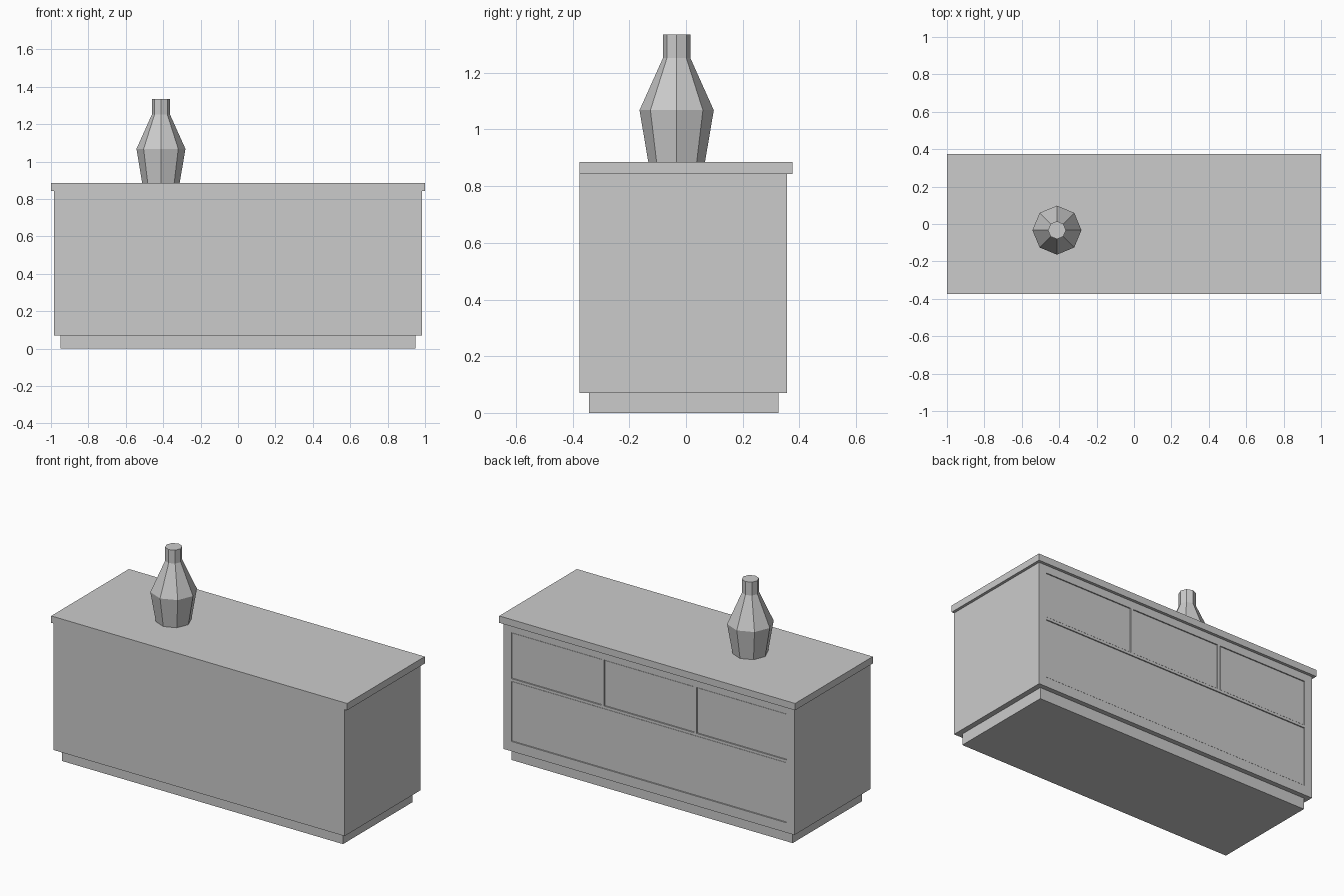
import bpy, bmesh
from math import cos, sin, pi

if "Cube" in bpy.data.objects:
    bpy.data.objects.remove(bpy.data.objects["Cube"])


def finish(name, bm):
    bmesh.ops.recalc_face_normals(bm, faces=bm.faces)
    mesh = bpy.data.meshes.new(name)
    bm.to_mesh(mesh)
    bm.free()
    ob = bpy.data.objects.new(name, mesh)
    bpy.context.collection.objects.link(ob)
    return ob


def box(name, x, y, z):
    """Box from (min, max) pairs on each axis."""
    bm = bmesh.new()
    bmesh.ops.create_cube(bm, size=1)
    for v in bm.verts:
        v.co = [r[0] if c < 0 else r[1] for c, r in zip(v.co, (x, y, z))]
    return finish(name, bm)


BACK = 0.357      # face that carries the drawers
GAP = 0.003       # clearance around each drawer
DEPTH = 0.02      # depth of the drawer openings

# Plinth, carcass and overhanging top
box("plinth", (-0.95, 0.95), (-0.343, 0.327), (0, 0.07))
carcass = box("carcass", (-0.983, 0.983), (-0.375, BACK), (0.07, 0.843))
box("top_slab", (-1, 1), (-0.375, 0.375), (0.843, 0.885))

# Drawer openings: three small above one wide, split by thin dividers
openings = [("wide_drawer", (-0.93, 0.93), (0.13, 0.498))]
for i, label in enumerate(("left", "middle", "right")):
    x0 = -0.93 + i * 0.626
    openings.append((label + "_drawer", (x0, x0 + 0.608), (0.514, 0.795)))

for name, x, z in openings:
    cutter = box(name + "_cutter", x, (BACK - DEPTH, BACK + 0.05), z)
    cutter.hide_render = True
    cutter.hide_viewport = True
    cut = carcass.modifiers.new(name + "_opening", 'BOOLEAN')
    cut.operation = 'DIFFERENCE'
    cut.solver = 'EXACT'
    cut.object = cutter
    # Drawer front sits just inside its opening
    box(name, (x[0] + GAP, x[1] - GAP), (BACK - DEPTH, BACK - 0.003),
        (z[0] + GAP, z[1] - GAP))

# Eight-sided faceted vase
profile = [(0.10, 0.885), (0.131, 1.068), (0.048, 1.253), (0.048, 1.335)]
SIDES = 8
bm = bmesh.new()
rings = [[bm.verts.new((r * cos(2 * pi * k / SIDES) - 0.412,
                        r * sin(2 * pi * k / SIDES) - 0.033, z))
          for k in range(SIDES)] for r, z in profile]
for low, high in zip(rings, rings[1:]):
    for k in range(SIDES):
        n = (k + 1) % SIDES
        bm.faces.new((low[k], low[n], high[n], high[k]))
bm.faces.new(rings[0])
bm.faces.new(rings[-1])
finish("vase", bm)
